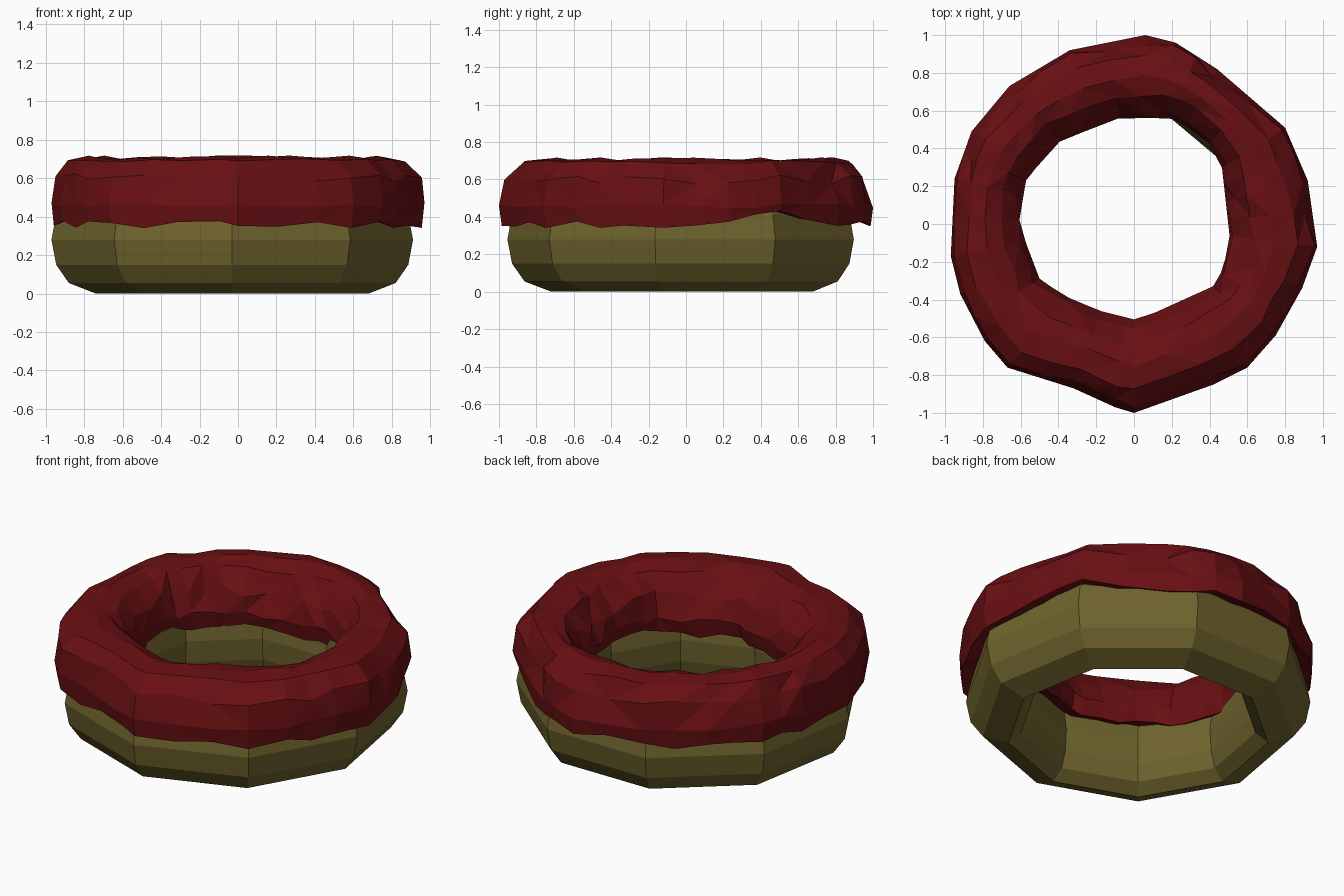
import bpy
import bmesh
import random
from math import sin, cos, radians, atan2, hypot, pi
from mathutils import Vector

default_cube = bpy.data.objects.get("Cube")
if default_cube:
    bpy.data.objects.remove(default_cube)

random.seed(4)


def make_material(name, colour):
    material = bpy.data.materials.new(name)
    material.use_nodes = True
    material.diffuse_color = (*colour, 1)
    shader = material.node_tree.nodes["Principled BSDF"]
    shader.inputs["Base Color"].default_value = (*colour, 1)
    shader.inputs["Roughness"].default_value = 0.8
    return material


def closed_ring(name, sections, material, triangulate=False):
    """Join matching closed cross-sections into a flat-shaded ring."""
    mesh = bpy.data.meshes.new(name)
    bm = bmesh.new()
    loops = [[bm.verts.new(point) for point in section] for section in sections]
    for index, loop in enumerate(loops):
        following = loops[(index + 1) % len(loops)]
        for k in range(len(loop)):
            n = (k + 1) % len(loop)
            bm.faces.new((loop[k], following[k], following[n], loop[n]))
    if triangulate:
        bmesh.ops.triangulate(bm, faces=bm.faces[:], quad_method='SHORT_EDGE')
    bmesh.ops.recalc_face_normals(bm, faces=bm.faces[:])
    bm.to_mesh(mesh)
    bm.free()
    mesh.materials.append(material)
    ring = bpy.data.objects.new(name, mesh)
    bpy.context.collection.objects.link(ring)
    return ring


def radius_at(outline, angle):
    """Distance from the middle to a closed outline in one direction."""
    direction = Vector((cos(angle), sin(angle)))
    for start, end in zip(outline, outline[1:] + outline[:1]):
        a, b = Vector(start), Vector(end)
        span = b - a
        denominator = direction.x * span.y - direction.y * span.x
        if abs(denominator) < 1e-6:
            continue
        distance = (a.x * span.y - a.y * span.x) / denominator
        along = (a.x * direction.y - a.y * direction.x) / denominator
        if distance > 0 and -0.001 <= along <= 1.001:
            return distance
    return 0.56


dough_colour = make_material("olive dough", (0.156, 0.125, 0.026))
icing_colour = make_material("dark red icing", (0.141, 0.005, 0.0065))

# Nine-sided dough ring: radius and height around the section
dough_profile = [(0.72, 0), (0.863, 0.055), (0.93, 0.15), (0.955, 0.28),
                 (0.93, 0.41), (0.86, 0.51), (0.76, 0.56), (0.68, 0.51),
                 (0.63, 0.41), (0.61, 0.28), (0.62, 0.15), (0.65, 0.055)]
dough_sections = []
for side in range(9):
    turn = radians(side * 40 - 90)
    dough_sections.append([(r * cos(turn) - 0.03, r * sin(turn), z)
                           for r, z in dough_profile])
closed_ring("dough_ring", dough_sections, dough_colour)

# Uneven outer and inner edges of the icing
outer_edge = [(0.06, 1), (0.22, 0.96), (0.44, 0.82), (0.8, 0.51), (0.92, 0.23),
              (0.97, -0.12), (0.89, -0.34), (0.75, -0.59), (0.6, -0.76),
              (0.42, -0.85), (0, -1), (-0.1, -0.97), (-0.32, -0.87),
              (-0.67, -0.76), (-0.79, -0.62), (-0.92, -0.37), (-0.97, -0.17),
              (-0.95, 0.24), (-0.86, 0.49), (-0.66, 0.73), (-0.34, 0.92)]
inner_edge = [(-0.08, 0.56), (0.2, 0.56), (0.36, 0.47), (0.46, 0.35),
              (0.51, -0.1), (0.44, -0.32), (0.02, -0.51), (-0.18, -0.46),
              (-0.37, -0.38), (-0.5, -0.29), (-0.61, 0), (-0.57, 0.24),
              (-0.39, 0.44)]

# Icing section: fraction of the way inwards, height, and unevenness
icing_profile = [(0.03, 0.36, 0.02), (0, 0.46, 0.015), (0.08, 0.6, 0.025),
                 (0.24, 0.69, 0.012), (0.5, 0.71, 0.01), (0.72, 0.68, 0.015),
                 (0.92, 0.57, 0.03), (1, 0.45, 0.02), (0.95, 0.36, 0.025),
                 (0.5, 0.43, 0)]

# Add a halfway station on the longer stretches so the drips look uneven
stations = []
for start, end in zip(outer_edge, outer_edge[1:] + outer_edge[:1]):
    stations.append(start)
    if hypot(end[0] - start[0], end[1] - start[1]) > 0.25:
        stations.append(((start[0] + end[0]) / 2, (start[1] + end[1]) / 2))

icing_sections = []
for x, y in stations:
    angle = atan2(y, x)
    outside, inside = hypot(x, y), radius_at(inner_edge, angle)
    # The lip is lifted on one side
    lift = 0.07 * max(0, 1 - abs(angle - pi / 6) / 0.5)
    section = []
    for k, (inward, height, wobble) in enumerate(icing_profile):
        shift = random.uniform(-wobble, wobble)
        r = outside + (inside - outside) * inward
        if 1 < k < 7:
            r += random.uniform(-wobble, wobble)
        z = height + shift + (lift if k == 0 else 0)
        section.append((r * cos(angle), r * sin(angle), z))
    icing_sections.append(section)
closed_ring("icing", icing_sections, icing_colour, triangulate=True)
